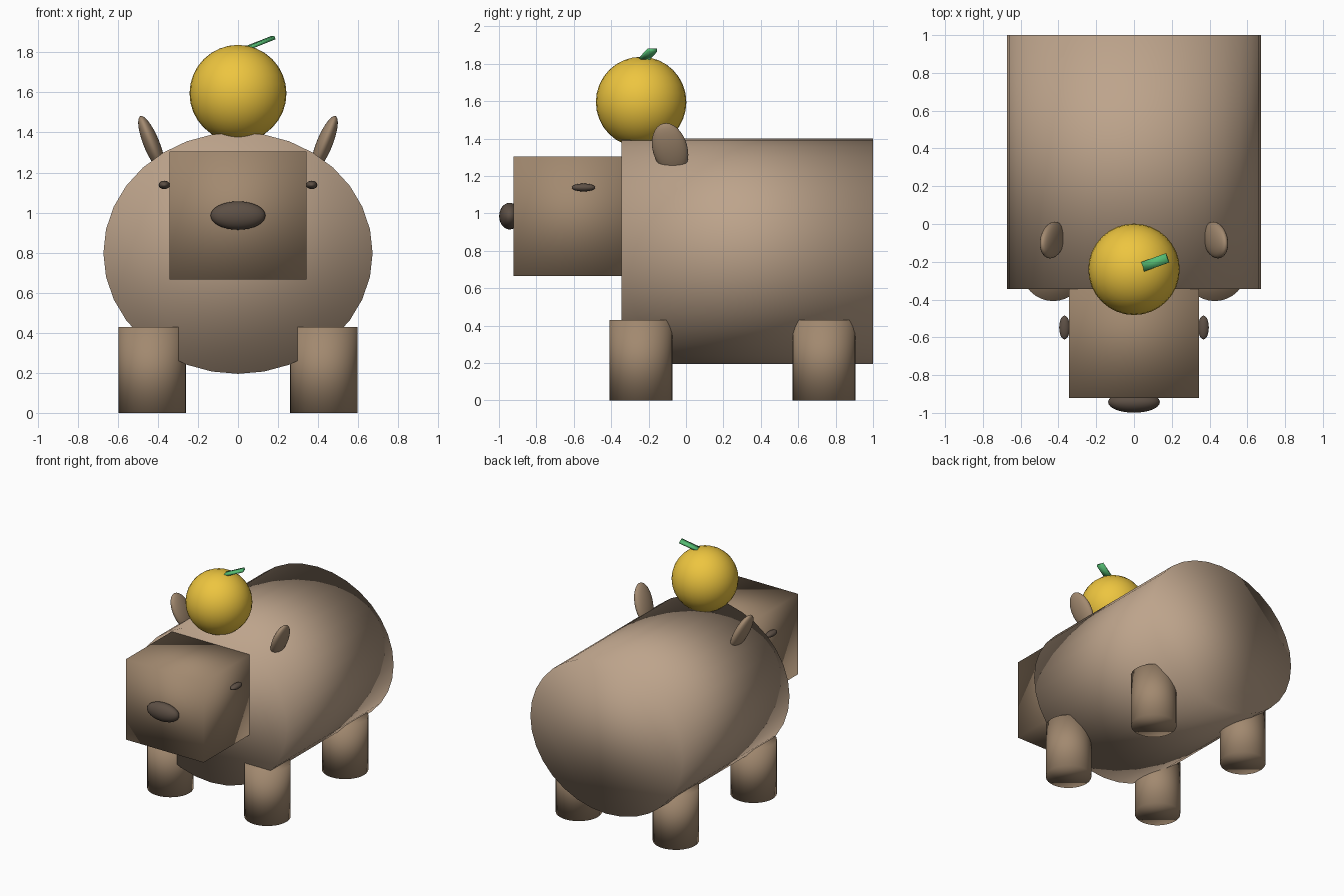
import bpy
import bmesh
from math import radians, pi
from mathutils import Matrix, Vector

if "Cube" in bpy.data.objects:
    bpy.data.objects.remove(bpy.data.objects["Cube"])


def material(name, rgb):
    m = bpy.data.materials.new(name)
    m.diffuse_color = (*rgb, 1)
    m.use_nodes = True
    m.node_tree.nodes["Principled BSDF"].inputs["Base Color"].default_value = m.diffuse_color
    return m


FUR = material("light_fur", (0.51, 0.37, 0.26))
FUR_DARK = material("brown_fur", (0.36, 0.25, 0.16))
DARK = material("dark_brown", (0.11, 0.08, 0.06))
FRUIT = material("yellow_orange", (0.85, 0.56, 0.05))
GREEN = material("leaf_green", (0.09, 0.5, 0.17))


def part(name, kind, loc, size, mat, rot=None):
    """Unit primitive scaled to half-sizes, rotated, placed, shaded smooth."""
    rot = rot or Matrix.Identity(4)
    bm = bmesh.new()
    if kind == "ball":
        bmesh.ops.create_uvsphere(bm, u_segments=32, v_segments=16, radius=1)
    elif kind == "box":
        bmesh.ops.create_cube(bm, size=2)
    else:
        bmesh.ops.create_cone(bm, cap_ends=True, segments=32,
                              radius1=1, radius2=1, depth=2)
        if kind == "barrel":
            bm.transform(Matrix.Rotation(pi / 2, 4, 'X'))
    bm.transform(rot @ Matrix.Diagonal((*size, 1)))
    for f in bm.faces:
        f.smooth = True
    me = bpy.data.meshes.new(name)
    bm.to_mesh(me)
    bm.free()
    me.materials.append(mat)
    ob = bpy.data.objects.new(name, me)
    ob.location = loc
    bpy.context.collection.objects.link(ob)
    return ob


# body, blocky head and nose
part("body", "barrel", (0, 0.328, 0.798), (0.672, 0.672, 0.603), FUR)
part("head", "box", (0, -0.58, 0.985), (0.343, 0.342, 0.32), FUR_DARK)
part("nose", "ball", (0, -0.943, 0.985), (0.137, 0.056, 0.071), DARK)

# paired parts on both sides
for side, s in (("right", 1), ("left", -1)):
    part(f"front_leg_{side}", "cylinder", (s * 0.428, -0.24, 0.215), (0.168, 0.168, 0.215), FUR_DARK)
    part(f"back_leg_{side}", "cylinder", (s * 0.428, 0.738, 0.215), (0.168, 0.168, 0.215), FUR_DARK)
    part(f"eye_{side}", "ball", (s * 0.368, -0.548, 1.138), (0.028, 0.063, 0.021), DARK)
    tilt = Matrix.Rotation(s * radians(22), 4, 'Y') @ Matrix.Rotation(radians(14), 4, 'X')
    part(f"ear_{side}", "ball", (s * 0.432, -0.085, 1.345), (0.04, 0.093, 0.15), FUR_DARK, tilt)

# fruit on top with a slanted leaf
part("fruit", "ball", (0, -0.24, 1.595), (0.242, 0.242, 0.242), FRUIT)
start, tip = Vector((0.02, -0.236, 1.811)), Vector((0.176, -0.18, 1.873))
x = (tip - start).normalized()
y = Vector((-0.015, 0.05, 0)).normalized()
y = (y - x * y.dot(x)).normalized()
z = x.cross(y)
basis = Matrix((x, y, z)).transposed().to_4x4()
part("leaf", "box", (start + tip) / 2, ((tip - start).length / 2, 0.026, 0.009), GREEN, basis)
